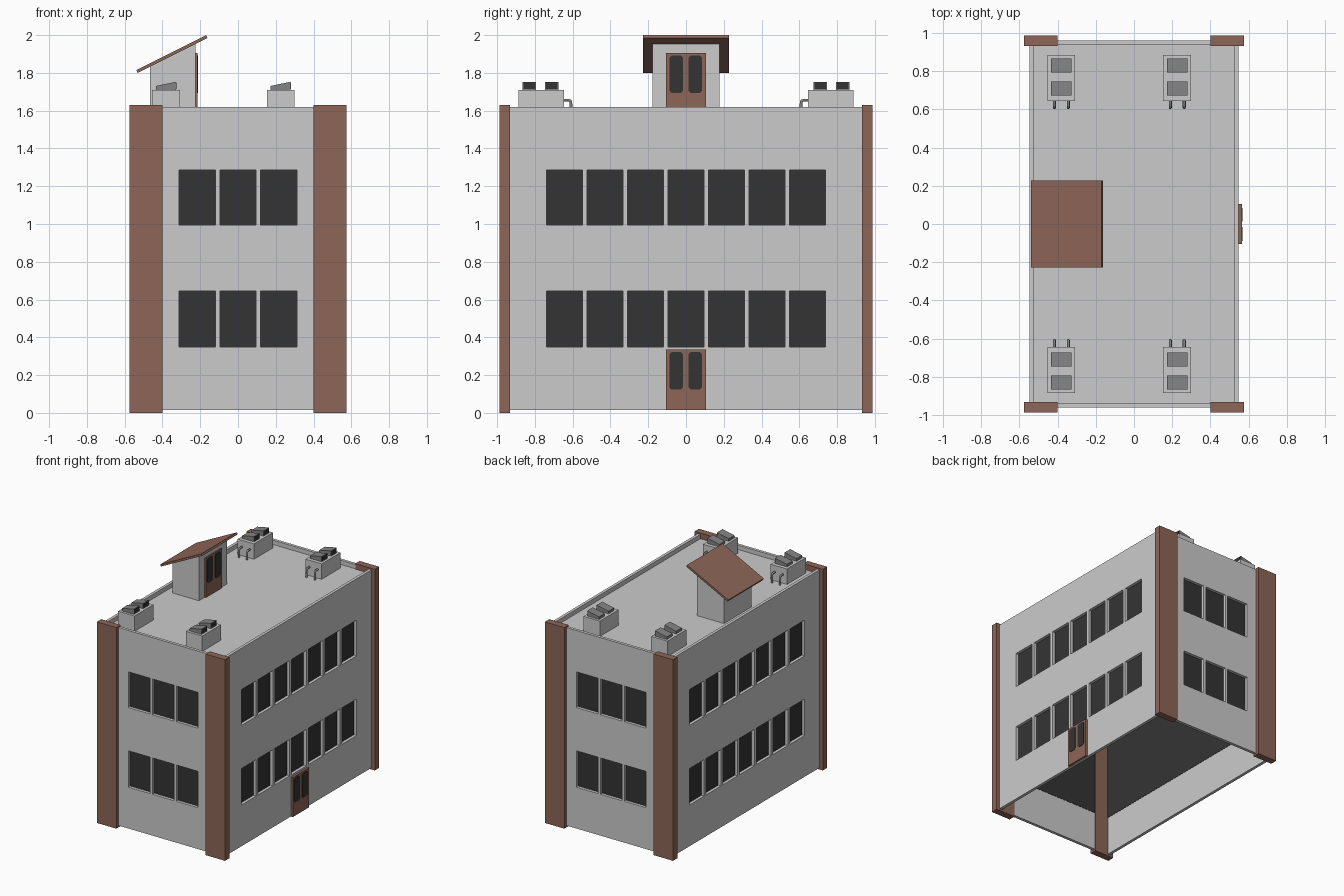
import bpy, bmesh
from mathutils import Vector

if "Cube" in bpy.data.objects:
    bpy.data.objects.remove(bpy.data.objects["Cube"])


def mat(name, rgb):
    m = bpy.data.materials.new(name)
    m.diffuse_color = (*rgb, 1)
    m.use_nodes = True
    m.node_tree.nodes["Principled BSDF"].inputs["Base Color"].default_value = m.diffuse_color
    return m


WALL = mat("light_grey", (0.60, 0.60, 0.60))
BROWN = mat("brown", (0.27, 0.133, 0.095))
DARK = mat("dark_glass", (0.034, 0.034, 0.034))
GREY = mat("mid_grey", (0.23, 0.23, 0.23))


def finish(name, bm, m):
    bmesh.ops.recalc_face_normals(bm, faces=bm.faces)
    me = bpy.data.meshes.new(name)
    bm.to_mesh(me)
    bm.free()
    me.materials.append(m)
    ob = bpy.data.objects.new(name, me)
    bpy.context.collection.objects.link(ob)
    return ob


def prism(name, pts, axis, lo, hi, m):
    """Extrude a 2D profile along an axis: 'x' takes (y,z), 'y' takes (x,z)."""
    bm = bmesh.new()
    put = (lambda p, t: (t, p[0], p[1])) if axis == 'x' else (lambda p, t: (p[0], t, p[1]))
    a = [bm.verts.new(put(p, lo)) for p in pts]
    b = [bm.verts.new(put(p, hi)) for p in pts]
    n = len(pts)
    bm.faces.new(a)
    bm.faces.new(b[::-1])
    for i in range(n):
        bm.faces.new((a[i], b[i], b[(i + 1) % n], a[(i + 1) % n]))
    return finish(name, bm, m)


def box(name, x, y, z, m):
    return prism(name, [(x[0], z[0]), (x[1], z[0]), (x[1], z[1]), (x[0], z[1])],
                 'y', y[0], y[1], m)


# Building sizes
HX, HY, T = 0.547, 0.96, 0.024
BOTTOM, TOP, ROOF = 0.015, 1.62, 1.585
ROWS = [0.35, 0.645, 0.995, 1.285]


def wall(name, axis, pos, half, count, pitch, width):
    """Wall grid with window cells left open, thickened inwards."""
    us = [-half]
    for i in range(count):
        c = (i - (count - 1) / 2) * pitch
        us += [c - width / 2, c + width / 2]
    us.append(half)
    zs = [BOTTOM] + ROWS + [TOP]
    inner = pos - T if pos > 0 else pos + T
    bm = bmesh.new()
    put = (lambda u, z: (inner, u, z)) if axis == 'x' else (lambda u, z: (u, inner, z))
    grid = [[bm.verts.new(put(u, z)) for z in zs] for u in us]
    for i in range(len(us) - 1):
        for j in range(len(zs) - 1):
            if not (i % 2 and j % 2):
                bm.faces.new((grid[i][j], grid[i + 1][j], grid[i + 1][j + 1], grid[i][j + 1]))
    res = bmesh.ops.extrude_face_region(bm, geom=list(bm.faces), use_keep_orig=True)
    shift = Vector((pos - inner, 0, 0)) if axis == 'x' else Vector((0, pos - inner, 0))
    for v in res["geom"]:
        if isinstance(v, bmesh.types.BMVert):
            v.co += shift
    return finish(name, bm, WALL)


for s, a, b in ((-1, "left", "front"), (1, "right", "back")):
    wall(a + "_wall", 'x', s * HX, HY, 7, 0.2145, 0.190)
    wall(b + "_wall", 'y', s * HY, HX - T, 3, 0.2155, 0.193)

# Dark glass lining behind the window openings
gx, gy, gz = HX - T - 0.001, HY - T - 0.001, (0.33, 1.31)
for s, a, b in ((-1, "left", "front"), (1, "right", "back")):
    box(a + "_glass", sorted((s * gx, s * (gx - 0.002))), (-gy, gy), gz, DARK)
    box(b + "_glass", (-gx, gx), sorted((s * gy, s * (gy - 0.002))), gz, DARK)

# Flat roof sunk behind the parapet
box("roof", (-HX + T, HX - T), (-HY + T, HY - T), (ROOF - 0.03, ROOF), WALL)

# Corner pillars
for sx in (-1, 1):
    for sy in (-1, 1):
        box("corner_pillar", sorted((sx * 0.40, sx * 0.575)),
            sorted((sy * 0.931, sy * 0.987)), (0, 1.63), BROWN)


def door(name, x0, x1, z0):
    """Double door facing +x with two chamfered panes."""
    box(name, (x0, x1), (-0.105, 0.105), (z0, z0 + 0.32), BROWN)
    for c in (-0.052, 0.049):
        w, lo, hi, k = 0.036, z0 + 0.108, z0 + 0.307, 0.012
        pts = [(c - w + k, lo), (c + w - k, lo), (c + w, lo + k), (c + w, hi - k),
               (c + w - k, hi), (c - w + k, hi), (c - w, hi - k), (c - w, lo + k)]
        prism(name + "_pane", pts, 'x', x1 - 0.001, x1 + 0.003, DARK)


door("entrance_door", HX - 0.005, 0.565, 0.015)

# Rooftop stair house with slanted roof
prism("stair_house", [(-0.465, ROOF), (-0.225, ROOF), (-0.225, 1.955), (-0.465, 1.835)],
      'y', -0.178, 0.178, WALL)
prism("slanted_roof", [(-0.531, 1.80), (-0.162, 1.985), (-0.169, 2.0), (-0.538, 1.815)],
      'y', -0.228, 0.228, BROWN)
door("roof_door", -0.23, -0.215, ROOF)


def pipe(x, sy):
    """Bent pipe from the unit down to the roof."""
    cu = bpy.data.curves.new("vent_pipe", 'CURVE')
    cu.dimensions = '3D'
    cu.bevel_depth = 0.008
    cu.bevel_resolution = 1
    cu.use_fill_caps = True
    sp = cu.splines.new('POLY')
    path = [(0.65, 1.656), (0.622, 1.656), (0.613, 1.652), (0.609, 1.643), (0.609, ROOF)]
    sp.points.add(len(path) - 1)
    for p, (y, z) in zip(sp.points, path):
        p.co = (x, sy * y, z, 1)
    cu.materials.append(GREY)
    bpy.context.collection.objects.link(bpy.data.objects.new("vent_pipe", cu))


# Four rooftop air units with wedge vents and pipes
for x in (-0.454, 0.153):
    for sy in (-1, 1):
        box("air_unit", (x, x + 0.146), sorted((sy * 0.645, sy * 0.886)), (ROOF, 1.71), WALL)
        for y in (0.674, 0.794):
            lo, hi = sorted((sy * y, sy * (y + 0.072)))
            prism("air_vent", [(x + 0.02, 1.709), (x + 0.126, 1.709),
                               (x + 0.126, 1.753), (x + 0.02, 1.731)], 'y', lo, hi, GREY)
            box("vent_opening", (x + 0.125, x + 0.128), (lo + 0.005, hi - 0.005),
                (1.715, 1.748), DARK)
        pipe(x + 0.037, sy)
        pipe(x + 0.110, sy)
